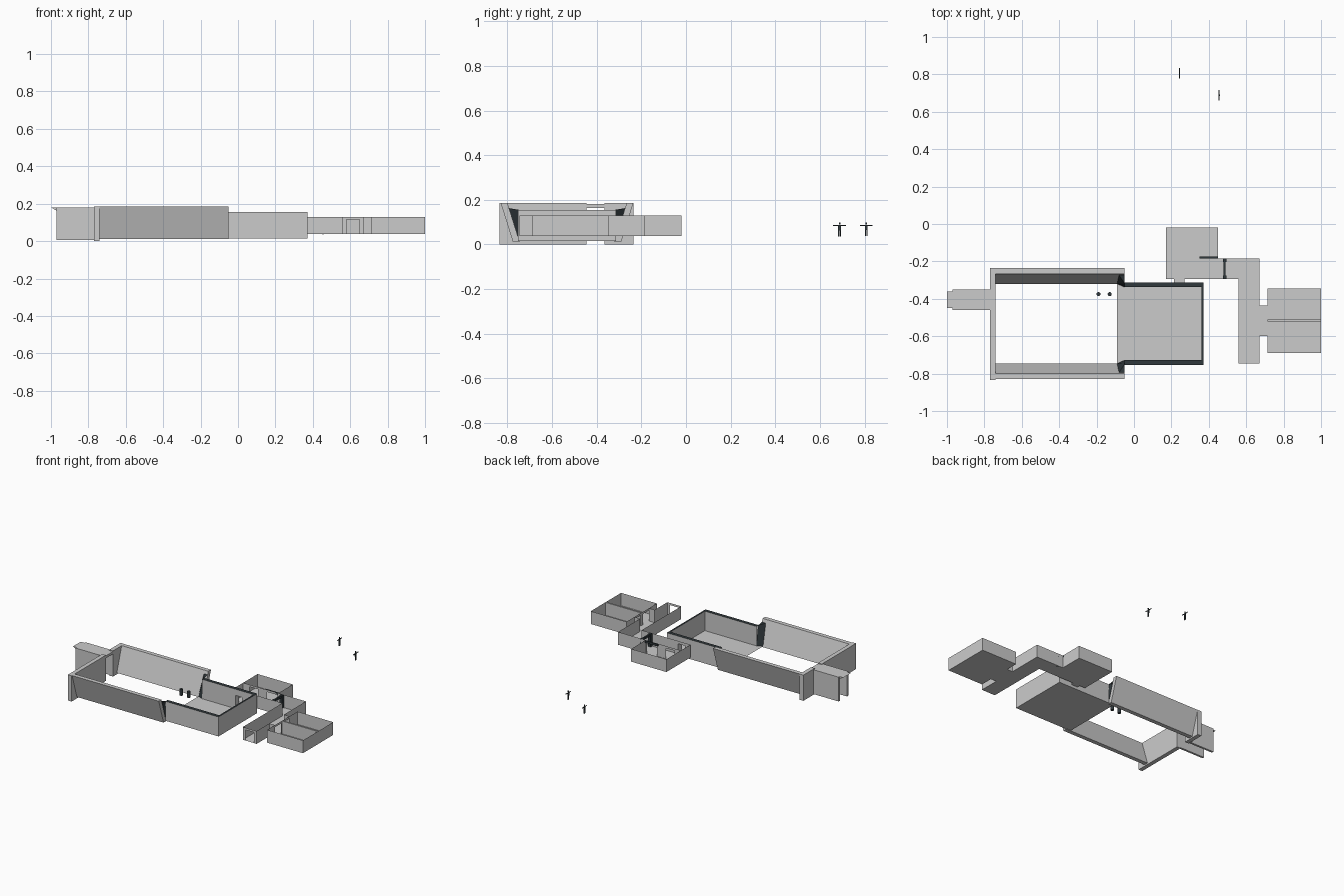
import bpy, bmesh, math
from mathutils import Vector

if "Cube" in bpy.data.objects:
    bpy.data.objects.remove(bpy.data.objects["Cube"])


def make(name, bm, mat=None):
    me = bpy.data.meshes.new(name)
    bm.to_mesh(me)
    bm.free()
    ob = bpy.data.objects.new(name, me)
    bpy.context.collection.objects.link(ob)
    if mat:
        me.materials.append(mat)
    return ob


def face(bm, pts):
    return bm.faces.new([bm.verts.new(p) for p in pts])


def add_box(bm, x0, x1, y0, y1, z0, z1):
    vs = bmesh.ops.create_cube(bm, size=1)["verts"]
    for v in vs:
        v.co = (x0 + (v.co.x + .5) * (x1 - x0), y0 + (v.co.y + .5) * (y1 - y0),
                z0 + (v.co.z + .5) * (z1 - z0))


def box(name, *b, mat=None):
    bm = bmesh.new()
    add_box(bm, *b)
    return make(name, bm, mat)


def prism(name, profile, to3d, a, b):
    """Extrude a 2D profile between a and b."""
    bm = bmesh.new()
    f = face(bm, [to3d(p, a) for p in profile])
    r = bmesh.ops.extrude_face_region(bm, geom=[f])
    d = Vector(to3d(profile[0], b)) - Vector(to3d(profile[0], a))
    bmesh.ops.translate(bm, vec=d, verts=[v for v in r["geom"] if isinstance(v, bmesh.types.BMVert)])
    bmesh.ops.recalc_face_normals(bm, faces=bm.faces)
    return make(name, bm)


def room(name, pts, z0, z1, holes=None, skip=()):
    """Open-topped shell facing inwards; holes maps edge -> [(start, end, top)]."""
    bm = bmesh.new()
    face(bm, [(x, y, z0) for x, y in pts])
    for i, p in enumerate(pts):
        if i in skip:
            continue
        a, b = Vector(p), Vector(pts[(i + 1) % len(pts)])
        u, length = (b - a).normalized(), (b - a).length

        def quad(s, e, lo, hi):
            if e - s > 1e-5 and hi - lo > 1e-5:
                p0, p1 = a + u * s, a + u * e
                face(bm, [(*p0, lo), (*p0, hi), (*p1, hi), (*p1, lo)])
        s = 0
        for h0, h1, top, *sill in (holes or {}).get(i, []):
            quad(s, h0, z0, z1)
            quad(h0, h1, top, z1)
            if sill:
                quad(h0, h1, z0, sill[0])
            s = h1
        quad(s, length, z0, z1)
    return make(name, bm)


dark = bpy.data.materials.new("dark")
dark.diffuse_color = (.03, .04, .045, 1)
dark.use_nodes = True
dark.node_tree.nodes["Principled BSDF"].inputs["Base Color"].default_value = dark.diffuse_color
MID = -.533   # long axis of the bay and hall

# Bay: leaning side walls and upright end wall with a passage
side = [(-.775, .01), (-.745, .01), (-.80, .185), (-.83, .185)]
prism("bay_south_wall", side, lambda p, x: (x, p[0], p[1]), -.74, -.05)
prism("bay_north_wall", [(2 * MID - y, z) for y, z in side],
      lambda p, x: (x, p[0], p[1]), -.74, -.05)
box("bay_end_wall_south", -.77, -.74, -.835, -.445, 0, .185)
box("bay_end_wall_north", -.77, -.74, -.365, -.235, 0, .185)

# Entry passage with sloped canopy tip
for n, y in (("south", -.46), ("north", -.365)):
    box("passage_wall_" + n, -.97, -.77, y, y + .015, .005, .18)
prism("passage_canopy", [(-1, .18), (-.97, .163), (-.74, .163), (-.74, .18)],
      lambda p, y: (p[0], y, p[1]), -.448, -.362)

# Two small posts in the bay
for i, x in enumerate((-.19, -.13)):
    bm = bmesh.new()
    bmesh.ops.create_cone(bm, cap_ends=True, segments=12, radius1=.011, radius2=.011, depth=.045)
    bmesh.ops.translate(bm, vec=(x, -.375, .04), verts=bm.verts)
    make(f"post_{i}", bm, dark)

# Hall: inner shell, outer shell, rim between them
HZ0, HZ1 = .015, .155
door = (.10, .155, .11, .035)
inner = [(-.05, -.728), (.36, -.728), (.36, -.338), (-.05, -.338)]
outer = [(-.05, -.753), (.372, -.753), (.372, -.313), (-.05, -.313)]
room("hall_inner_shell", inner, HZ0, HZ1, {2: [(.36 - .27, .36 - .215, .11, .035)]}, skip=(3,))
room("hall_outer_shell", outer, HZ0, HZ1, {2: [(.372 - .27, .372 - .215, .11, .035)]}, skip=(3,))
bm = bmesh.new()
for i in range(3):
    q = [inner[i], inner[i + 1], outer[i + 1], outer[i]]
    face(bm, [(x, y, HZ1) for x, y in q])
make("hall_rim", bm, dark)
bm = bmesh.new()
face(bm, [(-.09, -.75, HZ0), (-.05, -.75, HZ0), (-.05, -.316, HZ0), (-.09, -.316, HZ0)])
make("hall_threshold", bm)

# Twisted panels joining leaning bay walls to the upright hall walls
for n, s in (("south", -1), ("north", 1)):
    bm = bmesh.new()
    tri = [(-.09, MID + s * .213, HZ0), (-.05, MID + s * .195, HZ0),
           (-.05, MID + s * .215, HZ1), (-.09, MID + s * .275, HZ1 + .01)]
    face(bm, tri[:3])
    face(bm, [tri[0], tri[2], tri[3]])
    face(bm, [tri[3], tri[2], (-.05, MID + s * .28, HZ1 + .01)])
    make("flare_" + n, bm, dark)

# Side rooms and corridors
Z0, Z1, DT = .038, .13, .115
room("doorway_link", [(.215, -.338), (.27, -.338), (.27, -.295), (.215, -.295)],
     Z0, .11, skip=(0, 2))
room("corridor", [(.17, -.295), (.56, -.295), (.56, -.745), (.67, -.745), (.67, -.185), (.17, -.185)],
     Z0, Z1, {0: [(.045, .10, .11)], 2: [(.02, .09, DT)],
              3: [(.145, .31, Z1)], 4: [(.23, .31, DT), (.38, .45, DT)]})
room("north_room", [(.17, -.185), (.45, -.185), (.45, -.02), (.17, -.02)],
     Z0, Z1, {0: [(.05, .12, DT), (.19, .27, DT)]})
box("north_room_lintel", .35, .45, -.185, -.175, DT, Z1, mat=dark)
room("east_link", [(.67, -.6), (.715, -.6), (.715, -.435), (.67, -.435)], Z0, Z1, skip=(1, 3))
room("east_room", [(.715, -.69), (1, -.69), (1, -.345), (.715, -.345)],
     Z0, Z1, {3: [(.09, .16, DT), (.185, .255, DT)]})
box("east_room_divider", .715, 1, -.522, -.511, Z0, Z1)

# Door frame across the corridor
bm = bmesh.new()
add_box(bm, .475, .494, -.295, -.276, Z0, Z1)
add_box(bm, .475, .494, -.204, -.185, Z0, Z1)
add_box(bm, .479, .490, -.276, -.204, DT, Z1)
make("corridor_door_frame", bm, dark)


# Two tiny figures with outstretched arms
def figure(name, x, y, z, s):
    bm = bmesh.new()
    for w, d, a, b, dy in ((.006, .012, .028, .052, 0), (.007, .007, .054, .064, 0),
                           (.004, .058, .047, .051, 0),
                           (.005, .005, 0, .028, -.0035), (.005, .005, 0, .028, .0035)):
        add_box(bm, x - w * s / 2, x + w * s / 2, y + (dy - d / 2) * s, y + (dy + d / 2) * s,
                z + a * s, z + b * s)
    make(name, bm, dark)


figure("figure_a", .243, .807, .037, .9655)
figure("figure_b", .455, .688, .035, 1.0)
